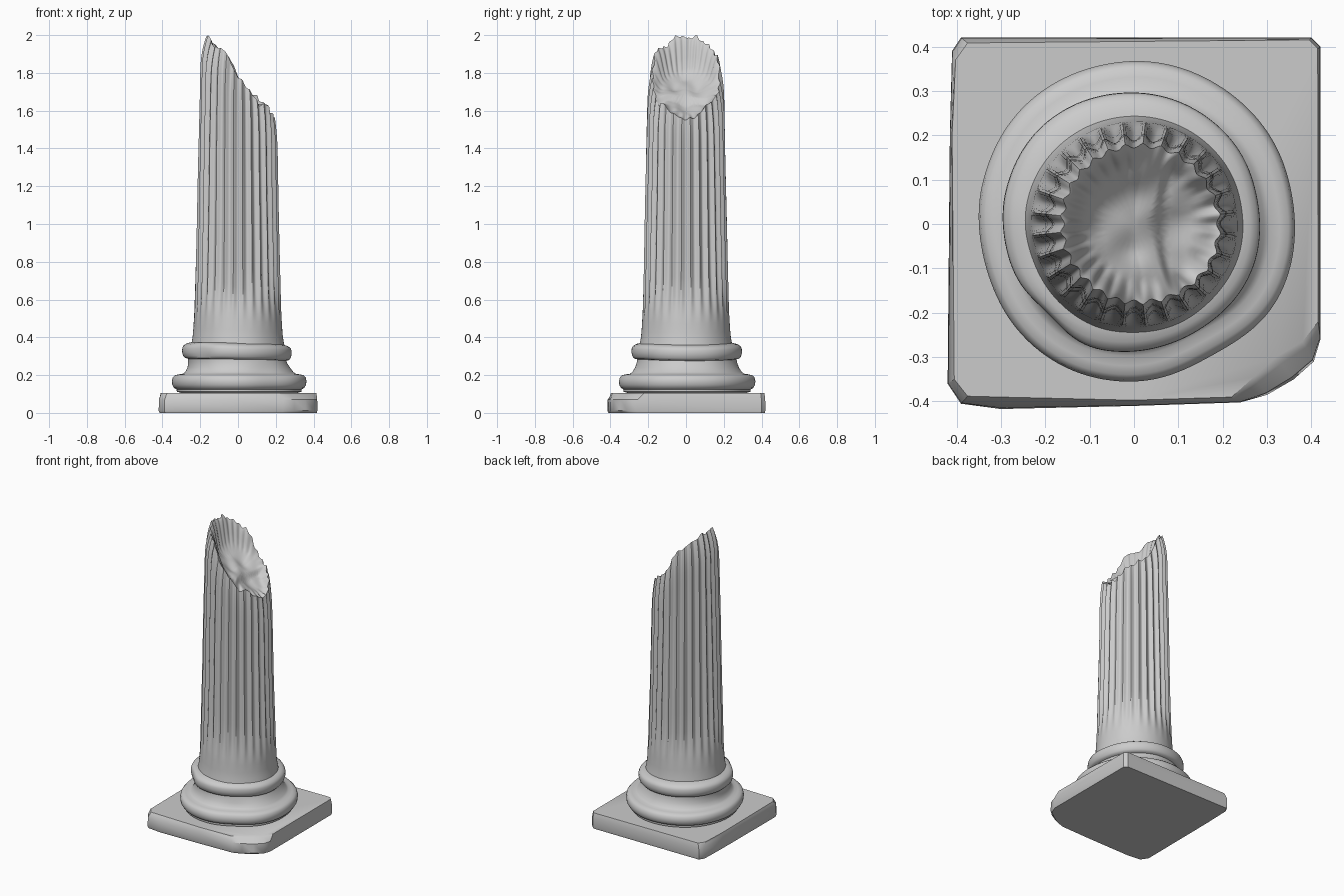
import bpy, bmesh, math
from mathutils import Vector, noise

if "Cube" in bpy.data.objects:
    bpy.data.objects.remove(bpy.data.objects["Cube"])


def lerp_table(table, x):
    if x <= table[0][0]:
        return table[0][1]
    for (x0, y0), (x1, y1) in zip(table, table[1:]):
        if x <= x1:
            return y0 + (y1 - y0) * (x - x0) / (x1 - x0)
    return table[-1][1]


def smooth(a, b, x):
    t = max(0.0, min(1.0, (x - a) / (b - a)))
    return t * t * (3 - 2 * t)


def n3(x, y, z, f):
    return noise.noise(Vector((x * f + 3.1, y * f + 7.7, z * f + 1.3)))


def skin(name, rings, angle):
    """Bridge equal-length closed rings of points and cap both ends."""
    bm = bmesh.new()
    loops = [[bm.verts.new(p) for p in ring] for ring in rings]
    n = len(loops[0])
    for a, b in zip(loops, loops[1:]):
        for i in range(n):
            j = (i + 1) % n
            bm.faces.new((a[i], a[j], b[j], b[i]))
    bm.faces.new(loops[0][::-1])
    bm.faces.new(loops[-1])
    bmesh.ops.recalc_face_normals(bm, faces=bm.faces)
    me = bpy.data.meshes.new(name)
    bm.to_mesh(me)
    bm.free()
    ob = bpy.data.objects.new(name, me)
    bpy.context.collection.objects.link(ob)
    bpy.ops.object.select_all(action='DESELECT')
    ob.select_set(True)
    bpy.context.view_layer.objects.active = ob
    bpy.ops.object.shade_smooth_by_angle(angle=math.radians(angle))
    return ob


# Plinth: worn square slab, front right corner broken away
low = [(.42, -.26), (.405, -.31), (.36, -.35), (.30, -.385), (.24, -.402), (0, -.41),
       (-.30, -.417), (-.39, -.405), (-.42, -.36), (-.415, .20), (-.41, .39),
       (-.39, .42), (.40, .42), (.42, .40)]
top = [(.415, -.22), (.38, -.265), (.32, -.30), (.27, -.345), (.22, -.39), (0, -.397),
       (-.30, -.39), (-.375, -.388), (-.405, -.35), (-.41, .20), (-.402, .37),
       (-.375, .408), (.395, .415), (.414, .395)]


def slab_ring(z, t, scale=1.0):
    return [((a[0] + (b[0] - a[0]) * t) * scale, (a[1] + (b[1] - a[1]) * t) * scale, z)
            for a, b in zip(low, top)]


skin("plinth", [slab_ring(0, .15, .995), slab_ring(.012, 0), slab_ring(.07, .1),
                slab_ring(.095, .7), slab_ring(.105, 1)], 35)

# Moulded base: two worn rolls with a hollow between them
profile = [(.28, .09), (.32, .108), (.336, .112), (.336, .124), (.35, .132), (.359, .148),
           (.361, .168), (.356, .188), (.345, .199), (.325, .204), (.303, .207), (.29, .216),
           (.274, .24), (.264, .268), (.262, .283), (.277, .287), (.286, .298), (.291, .318),
           (.29, .338), (.284, .352), (.268, .362), (.248, .368), (.225, .372)]
SEG = 128
rings = []
for r, z in profile:
    ring = []
    for i in range(SEG):
        a = 2 * math.pi * i / SEG
        c, s = math.cos(a), math.sin(a)
        upper = smooth(.22, .30, z)
        w = .012 * n3(c, s, z * 2, 1.1)
        w += (1 - upper) * (.006 * c + .003 * s) + upper * (-.008 * c + .003 * s)
        # chips on the front of both rolls
        chip = upper * math.exp(-((a - 3.95) / .3) ** 2) + \
            (1 - upper) * .7 * math.exp(-((a - 5.25) / .35) ** 2)
        w -= .022 * chip * smooth(.25, .30, r)
        dz = upper * (-.006 * c + .004 * n3(c, s, 0, 1.5))
        ring.append(((r + w) * c, (r + w) * s, z + dz))
    rings.append(ring)
skin("moulded_base", rings, 40)

# Fluted shaft with a slanting, hollowed break
FLUTES, PER = 28, 8
N = FLUTES * PER
radius = [(.34, .25), (.39, .24), (.42, .236), (.55, .23), (1.0, .219), (1.6, .206), (2.0, .2)]
rim_table = [(-.185, 2.0), (-.165, 1.993), (-.1, 1.93), (-.05, 1.88), (0, 1.79), (.05, 1.715),
             (.1, 1.67), (.15, 1.625), (.18, 1.6), (.2, 1.545)]
bowl_table = [(-.17, 1.93), (-.13, 1.84), (-.08, 1.775), (0, 1.705), (.05, 1.67), (.062, 1.64),
              (.12, 1.615), (.2, 1.55)]


def rim_radius(a):
    return .182 + .014 * math.cos(a)


def flute(i):
    return abs(math.cos(math.pi * i / PER)) ** 1.5     # 1 in a groove, 0 on a ridge


def rim_height(i, a):
    x, y = rim_radius(a) * math.cos(a), rim_radius(a) * math.sin(a)
    z = lerp_table(rim_table, x) + .03 * n3(x, y, 0, 22) - .008 * flute(i)
    return min(2.0, z)


angles = [2 * math.pi * i / N for i in range(N)]
steps = [0, .03, .06, .1, .13, .17, .22] + [.3 + .1 * k for k in range(6)] + \
        [.86, .9, .93, .955, .975, .99, 1]
rings = []
for t in steps:
    ring = []
    for i, a in enumerate(angles):
        zt = rim_height(i, a)
        z = .35 + (zt - .35) * t
        r = lerp_table(radius, z)
        shoulder = max(0, 1 - (zt - z) / .2) ** 2.5
        r += (rim_radius(a) - r) * shoulder
        r -= .017 * flute(i) * smooth(.46, .70, z) * (1 - .4 * shoulder)
        r += .004 * n3(math.cos(a), math.sin(a), z, 1.6)
        ring.append((r * math.cos(a), r * math.sin(a), z))
    rings.append(ring)

# Broken surface: shrink the rim inwards and sink it into the hollow
edge = rings[-1]
for s in (.97, .93, .88, .82, .75, .68, .6, .52, .44, .37, .3, .22, .14, .06):
    ring = []
    for px, py, pz in edge:
        x, y = px * s, py * s
        ledge = x - 1.3 * y * y                         # the step curves around the hollow
        zb = lerp_table(bowl_table, ledge) + .035 * n3(x, y, 0, 11)
        k = smooth(.7, 1.02, s)
        ring.append((x, y, zb + (pz - zb) * k))
    rings.append(ring)
skin("fluted_shaft", rings, 50)
